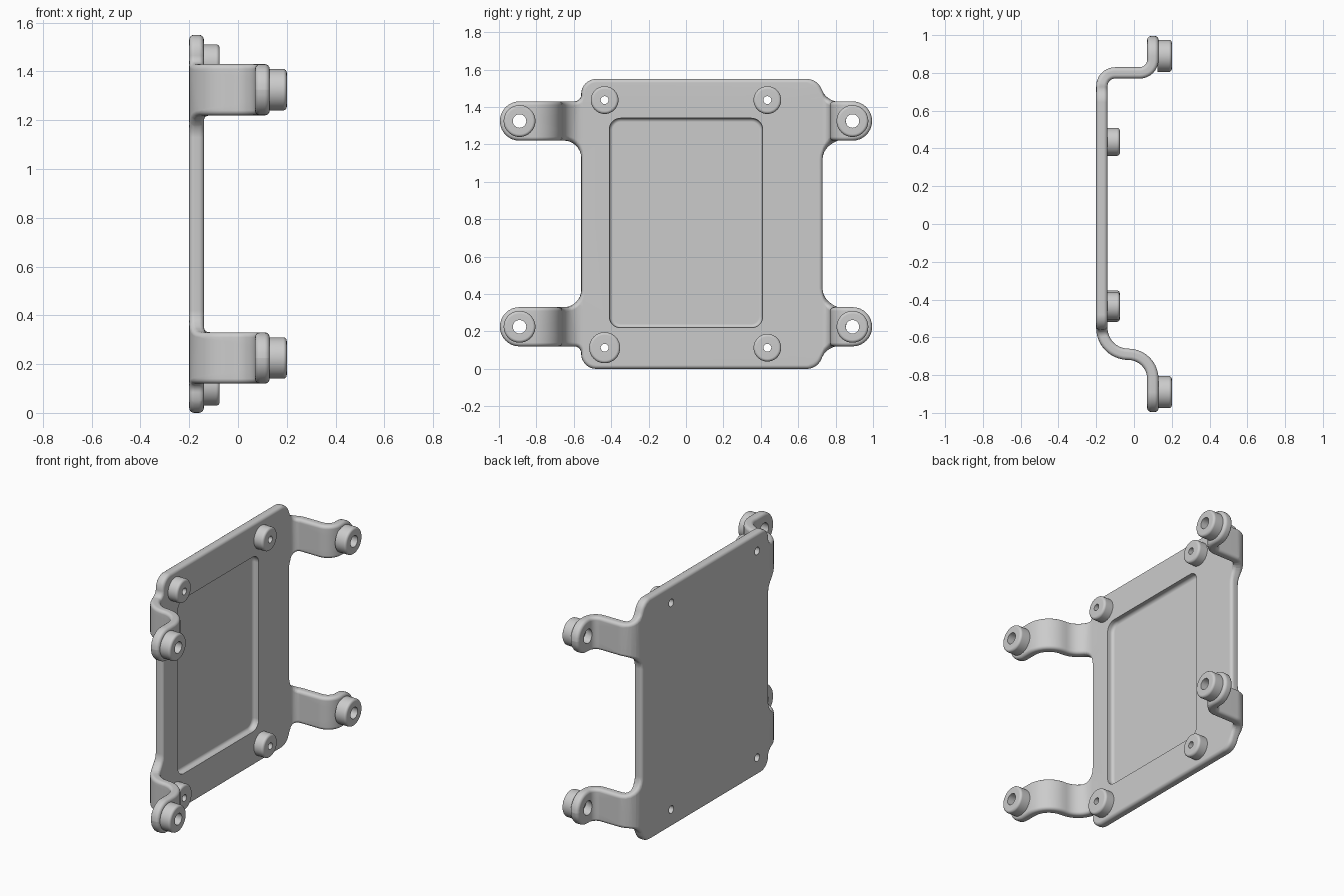
import bpy, bmesh, math
from mathutils import Vector

cube = bpy.data.objects.get("Cube")
if cube:
    bpy.data.objects.remove(cube, do_unlink=True)

SHADE = (0.6, 0.6, 0.6, 1)
grey = bpy.data.materials.new("light_grey")
grey.use_nodes = True
grey.diffuse_color = SHADE
grey.node_tree.nodes["Principled BSDF"].inputs["Base Color"].default_value = SHADE

BACK, FRONT, MID_X = -0.20, -0.14, -0.17   # sheet faces and middle
MID_Z = 0.775                              # height of the symmetry line
Q = math.pi / 2


def finish(name, bm):
    """Turn a closed mesh into a smooth shaded object."""
    bm.normal_update()
    bmesh.ops.recalc_face_normals(bm, faces=bm.faces[:])
    if bm.calc_volume(signed=True) < 0:
        bmesh.ops.reverse_faces(bm, faces=bm.faces[:])
    mesh = bpy.data.meshes.new(name)
    bm.to_mesh(mesh)
    bm.free()
    mesh.materials.append(grey)
    obj = bpy.data.objects.new(name, mesh)
    bpy.context.collection.objects.link(obj)
    bpy.ops.object.select_all(action='DESELECT')
    obj.select_set(True)
    bpy.context.view_layer.objects.active = obj
    bpy.ops.object.shade_smooth_by_angle(angle=math.radians(35))
    obj.modifiers.new("Weighted normals", 'WEIGHTED_NORMAL').keep_sharp = True


def rounded(corners, steps=8):
    """Round each (y, z, radius) corner of a polygon."""
    pts = []
    for i, (y, z, r) in enumerate(corners):
        p = Vector((y, z))
        a = (Vector(corners[i - 1][:2]) - p).normalized()
        b = (Vector(corners[(i + 1) % len(corners)][:2]) - p).normalized()
        half = a.angle(b) / 2
        centre = p + (a + b).normalized() * r / math.sin(half)
        start = p + a * r / math.tan(half) - centre
        end = p + b * r / math.tan(half) - centre
        sweep = math.pi - 2 * half
        for k in range(steps + 1):
            t = k / steps
            pts.append(centre + (start * math.sin((1 - t) * sweep)
                                 + end * math.sin(t * sweep)) / math.sin(sweep))
    return pts


def circle(y, z, r, segs=40):
    return [Vector((y + r * math.cos(4 * Q * i / segs), z + r * math.sin(4 * Q * i / segs)))
            for i in range(segs)]


def inset(pts, d):
    """Move a counter-clockwise outline inward by d."""
    out = []
    for i, p in enumerate(pts):
        along = (p - pts[i - 1]).normalized() + (pts[(i + 1) % len(pts)] - p).normalized()
        out.append(p + Vector((-along.y, along.x)).normalized() * d)
    return out


def loft(bm, rows, closed=False):
    """Skin a series of (outline, x) loops; returns the vertex loops."""
    loops = [[bm.verts.new((x, p.x, p.y)) for p in pts] for pts, x in rows]
    for j in range(len(loops) if closed else len(loops) - 1):
        a, b = loops[j], loops[(j + 1) % len(loops)]
        for i in range(len(a)):
            k = (i + 1) % len(a)
            bm.faces.new((a[i], a[k], b[k], b[i]))
    return loops


def fill(bm, loops):
    """Fill the area between an outer loop and the loops inside it."""
    edges = [bm.edges.get((l[i - 1], l[i])) for l in loops for i in range(len(l))]
    bmesh.ops.triangle_fill(bm, edges=edges, use_beauty=True, normal=(1, 0, 0))


# Arm bends as (length, turn) runs measured outward from the plate centre
back_path = [(0.73, 0), (0.07 * Q, Q), (0.13, 0), (0.07 * Q, -Q), (1, 0)]
front_path = [(0.55, 0), (0.14 * Q, Q), (0.13 * Q, -Q), (1, 0)]


def bend(s, t, path):
    x, y, a = MID_X, 0.0, 0.0
    for length, turn in path:
        run = min(s, length)
        if turn:
            k = turn / length
            x += (math.cos(a) - math.cos(a + k * run)) / k
            y += (math.sin(a + k * run) - math.sin(a)) / k
            a += k * run
        else:
            x += math.sin(a) * run
            y += math.cos(a) * run
        s -= run
        if s <= 0:
            break
    return x + t * math.cos(a), y - t * math.sin(a)


# Flat outline of plate and four arms: upper half, then mirrored
back_tip = sum(p[0] for p in back_path[:-1]) + 0.125
front_tip = -(sum(p[0] for p in front_path[:-1]) + 0.175)
upper = [(0.73, 1.22, 0.10), (back_tip, 1.22, 0.1045), (back_tip, 1.43, 0.1045),
         (0.755, 1.43, 0.085), (0.70, 1.55, 0.085),
         (-0.56, 1.55, 0.08), (-0.56, 1.43, 0.035),
         (front_tip, 1.43, 0.1045), (front_tip, 1.22, 0.1045), (-0.56, 1.22, 0.09)]
lower = [(y, 2 * MID_Z - z, r) for y, z, r in reversed(upper)]
outline = rounded(upper + lower)

# Rounded rim of the sheet
EDGE = 0.02
arc = [(EDGE * (1 - math.sin(k * Q / 4)), EDGE * (1 - math.cos(k * Q / 4))) for k in range(5)]
rim = [(inset(outline, d), BACK + h) for d, h in arc]
rim += [(inset(outline, d), FRONT - h) for d, h in reversed(arc)]
bm = bmesh.new()
rim_loops = loft(bm, rim)
back_loops, front_loops = [rim_loops[0]], [rim_loops[-1]]

# Shallow pocket with a coved floor edge
pocket = rounded([(-0.41, 0.22, 0.06), (0.41, 0.22, 0.06),
                  (0.41, 1.34, 0.06), (-0.41, 1.34, 0.06)])
cove = [(inset(pocket, EDGE * (1 - math.cos(k * Q / 4))),
         FRONT - EDGE - EDGE * math.sin(k * Q / 4)) for k in range(5)]
pocket_loops = loft(bm, [(pocket, FRONT)] + cove)
bm.faces.new(pocket_loops[-1])
front_loops.append(pocket_loops[0])

# Screw holes through plate and arm ends
for sign in (1, -1):
    for y, rise, r in ((0.435, 0.662, 0.024), (-0.435, 0.662, 0.024),
                       (back_tip - 0.105, 0.55, 0.045), (front_tip + 0.105, 0.55, 0.045)):
        hole = circle(y, MID_Z + sign * rise, r)
        low, high = loft(bm, [(hole, BACK), (hole, FRONT)])
        back_loops.append(low)
        front_loops.append(high)
fill(bm, back_loops)
fill(bm, front_loops)

# Slice the bend zones, then fold the flat sheet along the paths
bm.normal_update()
for side, path in ((1, back_path), (-1, front_path)):
    s = 0
    for length, turn in path[:-1]:
        n = 10 if turn else 1
        for k in range(n):
            s += length / n
            bmesh.ops.bisect_plane(bm, geom=bm.verts[:] + bm.edges[:] + bm.faces[:], dist=1e-5,
                                   plane_co=(0, side * s, 0), plane_no=(0, 1, 0))
for v in bm.verts:
    side, path = (1, back_path) if v.co.y > 0 else (-1, front_path)
    x, y = bend(abs(v.co.y), v.co.x - MID_X, path)
    v.co.x, v.co.y = x, side * y
finish("bracket_plate", bm)


def ring(name, y, z, x0, x1, r_out, r_in, edge=0.015):
    """Standoff tube with a rounded outer rim."""
    prof = [(r_in, x0), (r_out, x0)]
    prof += [(r_out - edge + edge * math.cos(k * Q / 4), x1 - edge + edge * math.sin(k * Q / 4))
             for k in range(5)]
    prof += [(r_in, x1)]
    tube = bmesh.new()
    loft(tube, [(circle(y, z, r), x) for r, x in prof], closed=True)
    finish(name, tube)


# Standoffs on the plate and on the arm ends
for level, sign in (("upper", 1), ("lower", -1)):
    for place, side in (("back", 1), ("front", -1)):
        big = level == "lower" and place == "front"
        ring(f"{level}_{place}_plate_standoff", side * 0.435, MID_Z + sign * 0.662,
             -0.145, -0.075, 0.083 if big else 0.074, 0.021)
        ring(f"{level}_{place}_arm_standoff", side * 0.89, MID_Z + sign * 0.55,
             0.125, 0.20, 0.085, 0.036)
